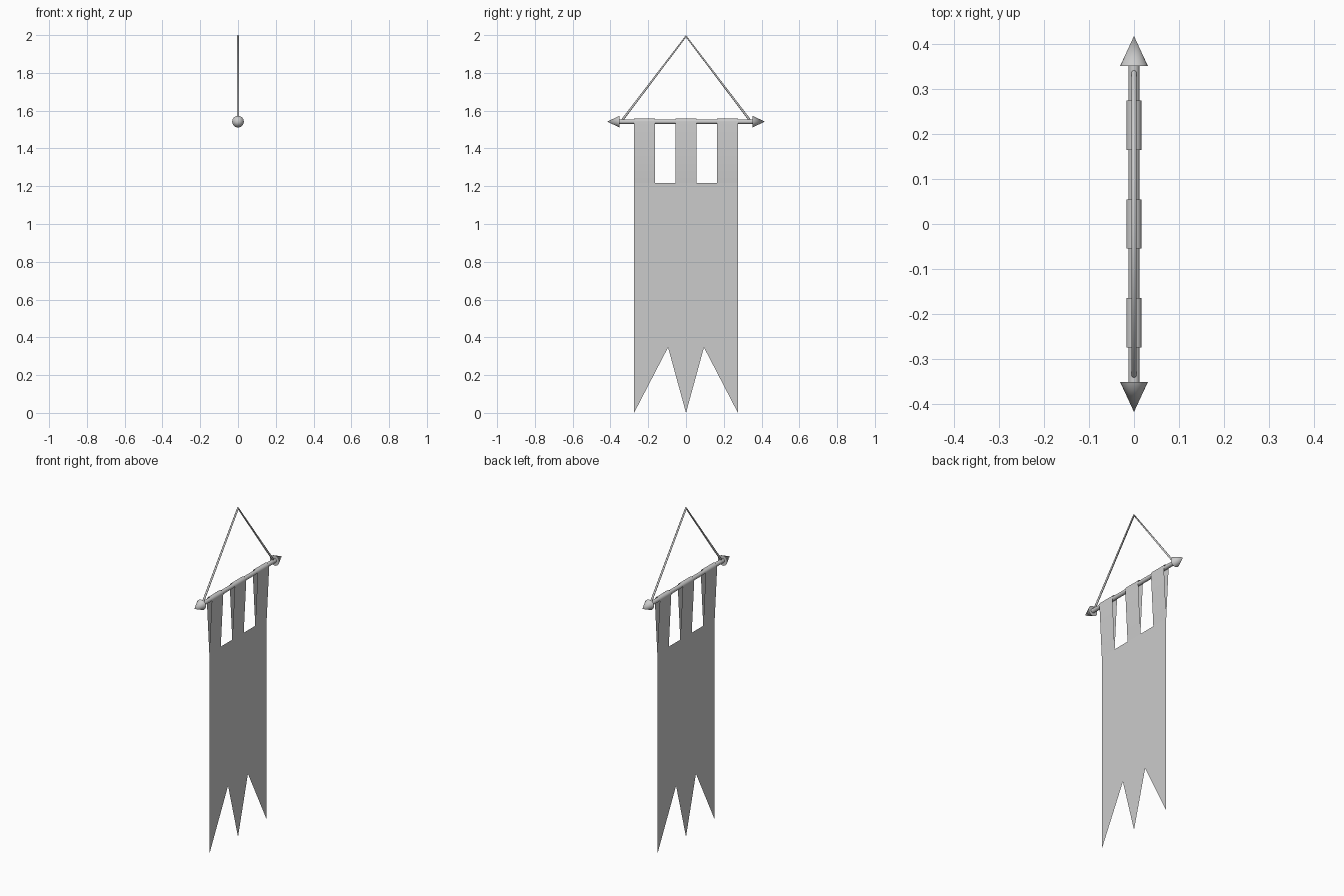
import bpy, bmesh, math
from mathutils import Matrix

if "Cube" in bpy.data.objects:
    bpy.data.objects.remove(bpy.data.objects["Cube"])

ROD_Z = 1.542
TAB_Z = 1.217
LOOP_R = 0.017


def finish(bm, name, smooth=None):
    bmesh.ops.recalc_face_normals(bm, faces=bm.faces[:])
    mesh = bpy.data.meshes.new(name)
    bm.to_mesh(mesh)
    bm.free()
    ob = bpy.data.objects.new(name, mesh)
    bpy.context.collection.objects.link(ob)
    if smooth:
        bpy.ops.object.select_all(action='DESELECT')
        ob.select_set(True)
        bpy.context.view_layer.objects.active = ob
        bpy.ops.object.shade_smooth_by_angle(angle=math.radians(smooth))
    return ob


def cone_y(name, r1, r2, length, y, side=1):
    # cone or cylinder lying along y, r2 end pointing towards side
    bm = bmesh.new()
    rot = Matrix.Rotation(-side * math.pi / 2, 4, 'X')
    bmesh.ops.create_cone(bm, cap_ends=True, segments=24, radius1=r1, radius2=r2,
                          depth=length,
                          matrix=Matrix.Translation((0, y, ROD_Z)) @ rot)
    return finish(bm, name, 40)


# Rod with a pointed finial at each end
cone_y("rod", 0.0125, 0.0125, 0.71, 0)
for side, label in ((-1, "left"), (1, "right")):
    cone_y(label + "_finial", 0.031, 0.0, 0.067, side * 0.3845, side)

# Cloth sheet with two notches in the hem
bm = bmesh.new()
outline = [(-0.275, TAB_Z), (-0.275, 0), (-0.095, 0.347), (0, 0),
           (0.095, 0.347), (0.275, 0), (0.275, TAB_Z)]
bm.faces.new([bm.verts.new((0, y, z)) for y, z in outline])
finish(bm, "cloth")

# Three tabs looped over the rod
profile = [(0, TAB_Z)]
for i in range(9):
    a = math.pi * i / 8
    profile.append((LOOP_R * math.cos(a), ROD_Z + LOOP_R * math.sin(a)))
profile.append((0, TAB_Z))
for n, yc in enumerate((-0.22, 0, 0.22)):
    bm = bmesh.new()
    rows = [[bm.verts.new((x, yc + s * 0.055, z)) for s in (-1, 1)] for x, z in profile]
    for a, b in zip(rows, rows[1:]):
        bm.faces.new((a[0], a[1], b[1], b[0]))
    finish(bm, f"tab_{n + 1}", 40)

# Hanging cord
curve = bpy.data.curves.new("cord", 'CURVE')
curve.dimensions = '3D'
curve.bevel_depth = 0.006
curve.bevel_resolution = 2
curve.use_fill_caps = True
spline = curve.splines.new('POLY')
spline.points.add(2)
for p, (y, z) in zip(spline.points, ((-0.34, 1.547), (0, 1.994), (0.34, 1.547))):
    p.co = (0, y, z, 1)
bpy.context.collection.objects.link(bpy.data.objects.new("cord", curve))
